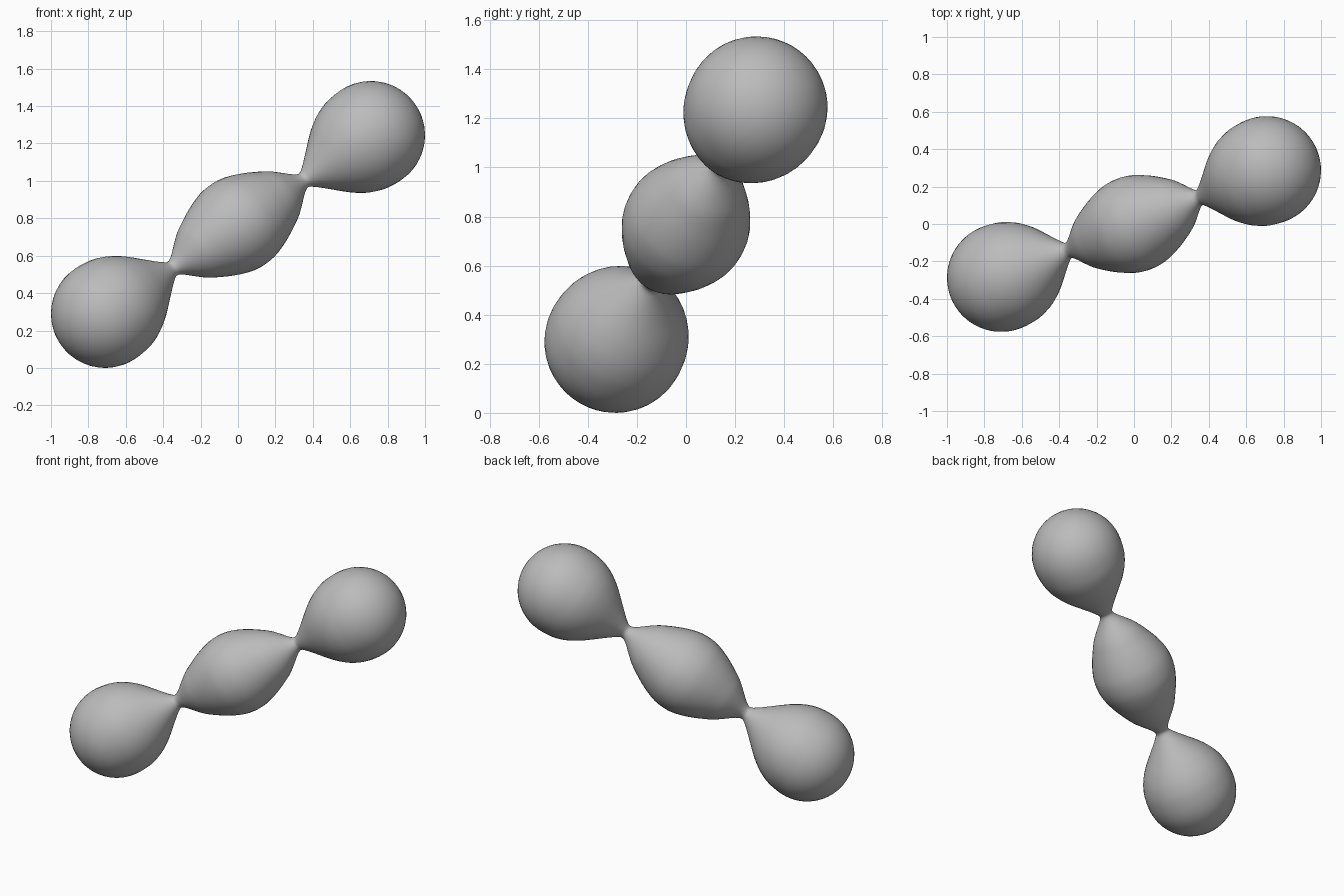
import bpy, bmesh, math
from mathutils import Vector

cube = bpy.data.objects.get("Cube")
if cube:
    bpy.data.objects.remove(cube, do_unlink=True)

END = Vector((0.71, 0.287, 0.477))   # middle of the chain to an end bulb centre
CENTRE = Vector((0, 0, 0.767))
R_END = 0.29
D = END.length
SEGMENTS = 40

# Half profile: distance along the axis, radius
KEYS = [(0, 0.258), (0.06, 0.253), (0.12, 0.236), (0.18, 0.212), (0.24, 0.182),
        (0.30, 0.148), (0.355, 0.105), (0.41, 0.06), (0.447, 0.044), (0.48, 0.062),
        (0.52, 0.094), (0.57, 0.137), (0.62, 0.18), (0.66, 0.211), (0.71, 0.243),
        (0.76, 0.266), (0.82, 0.283), (D, R_END)]


def smooth(keys, steps=3):
    """Catmull-Rom curve through the key points."""
    pts = [Vector(k) for k in keys]
    pts = [Vector((-pts[1].x, pts[1].y))] + pts + [Vector((2 * D - pts[-2].x, pts[-2].y))]
    out = []
    for a, b, c, d in zip(pts, pts[1:], pts[2:], pts[3:]):
        for i in range(steps):
            t = i / steps
            out.append(0.5 * (2 * b + (c - a) * t + (2 * a - 5 * b + 4 * c - d) * t ** 2
                              + (3 * b - a - 3 * c + d) * t ** 3))
    return out


# Close the half profile with a round cap, then mirror it
half = smooth(KEYS)
for i in range(13):
    a = math.pi / 2 * i / 12
    half.append(Vector((D + R_END * math.sin(a), R_END * math.cos(a) if i < 12 else 0)))
profile = [Vector((-p.x, p.y)) for p in reversed(half[1:])] + half

# Turn the profile around the chain axis
bm = bmesh.new()
verts = [bm.verts.new((p.y, 0, p.x)) for p in profile]
edges = [bm.edges.new(pair) for pair in zip(verts, verts[1:])]
bmesh.ops.spin(bm, geom=verts + edges, cent=(0, 0, 0), axis=(0, 0, 1),
               angle=2 * math.pi, steps=SEGMENTS)
bmesh.ops.remove_doubles(bm, verts=bm.verts, dist=1e-4)
bmesh.ops.recalc_face_normals(bm, faces=bm.faces)
for f in bm.faces:
    f.smooth = True

# Tilt the chain and lift it onto the ground
bm.transform(END.to_track_quat('Z', 'Y').to_matrix().to_4x4())
bmesh.ops.translate(bm, verts=bm.verts, vec=CENTRE)

mesh = bpy.data.meshes.new("bulb_chain")
bm.to_mesh(mesh)
bm.free()
chain = bpy.data.objects.new("bulb_chain", mesh)
bpy.context.collection.objects.link(chain)

# Plain grey
grey = bpy.data.materials.new("grey")
grey.use_nodes = True
colour = (0.5, 0.5, 0.5, 1)
grey.diffuse_color = colour
grey.node_tree.nodes["Principled BSDF"].inputs["Base Color"].default_value = colour
mesh.materials.append(grey)
